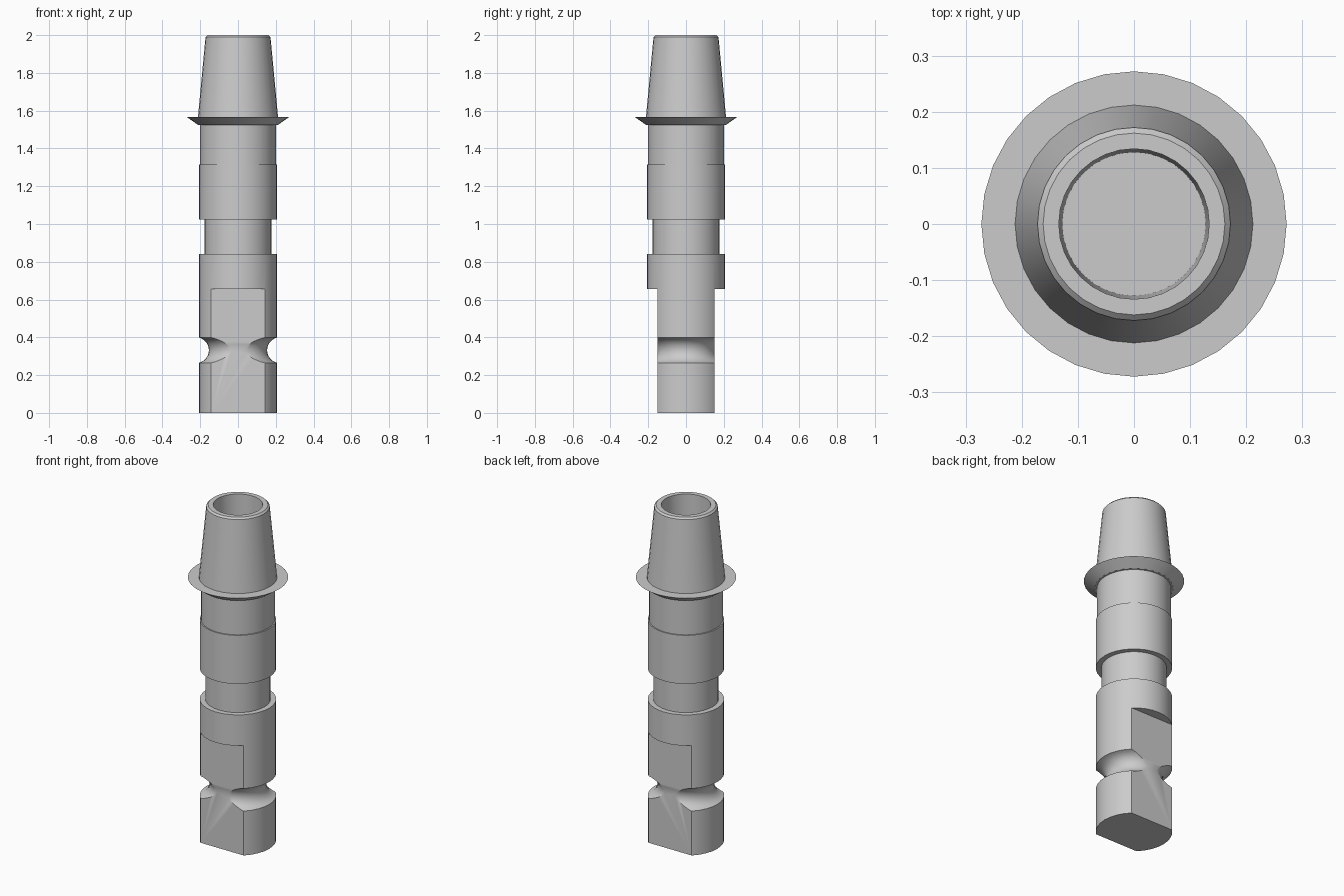
import bpy, bmesh, math

cube = bpy.data.objects.get("Cube")
if cube:
    bpy.data.objects.remove(cube, do_unlink=True)

SIDES = 32
steel = bpy.data.materials.new("grey steel")
steel.use_nodes = True
grey = (0.6, 0.6, 0.6, 1)
steel.diffuse_color = grey
steel.node_tree.nodes["Principled BSDF"].inputs["Base Color"].default_value = grey


def make_object(name, bm):
    bmesh.ops.recalc_face_normals(bm, faces=bm.faces)
    mesh = bpy.data.meshes.new(name)
    bm.to_mesh(mesh)
    bm.free()
    mesh.materials.append(steel)
    obj = bpy.data.objects.new(name, mesh)
    bpy.context.collection.objects.link(obj)
    return obj


def lathe(name, profile):
    """Turn an (r, z) profile into a closed solid with flat end caps."""
    bm = bmesh.new()
    rings = []
    for r, z in profile:
        angles = [math.tau * i / SIDES for i in range(SIDES)]
        rings.append([bm.verts.new((r * math.cos(a), r * math.sin(a), z)) for a in angles])
    for low, high in zip(rings, rings[1:]):
        for i in range(SIDES):
            j = (i + 1) % SIDES
            bm.faces.new((low[i], low[j], high[j], high[i]))
    bm.faces.new(rings[0][::-1])
    bm.faces.new(rings[-1])
    return make_object(name, bm)


def select_only(obj):
    bpy.ops.object.select_all(action="DESELECT")
    obj.select_set(True)
    bpy.context.view_layer.objects.active = obj


# Rounded groove around the lower shank
R = 0.207
GROOVE_Z, GROOVE_R, GROOVE_STEPS = 0.332, 0.068, 12
groove = []
for k in range(GROOVE_STEPS + 1):
    a = math.radians(-80 + 160 * k / GROOVE_STEPS)
    groove.append((0.222 - GROOVE_R * math.cos(a), GROOVE_Z + GROOVE_R * math.sin(a)))
groove[0] = (R, groove[0][1])
groove[-1] = (R, groove[-1][1])

# Stepped shank, flared flange, tapered nose and blind bore
shank = [(R, 0)] + groove + [(R, 0.84), (0.177, 0.84), (0.177, 1.025), (R, 1.025),
                             (R, 1.315), (0.2, 1.315), (0.2, 1.525)]
flange = [(0.212, 1.525), (0.272, 1.567), (0.212, 1.567)]
nose = [(0.172, 1.99), (0.162, 2.0), (0.134, 2.0), (0.128, 1.3)]
body = lathe("stepped_shank", shank + flange + nose)

# Two opposite flats milled into the lower shank
FLAT_Y, FLAT_TOP = 0.15, 0.657
for side, label in ((-1, "front"), (1, "back")):
    bm = bmesh.new()
    bmesh.ops.create_cube(bm, size=1)
    for v in bm.verts:
        v.co.z = FLAT_TOP if v.co.z > 0 else -0.1
        v.co.y = side * (FLAT_Y if v.co.y * side < 0 else 0.5)
    cutter = make_object(label + "_flat_cutter", bm)
    cutter.hide_render = True
    mod = body.modifiers.new(label + "_flat", "BOOLEAN")
    mod.operation = "DIFFERENCE"
    mod.solver = "EXACT"
    mod.object = cutter
    select_only(body)
    bpy.ops.object.modifier_apply(modifier=mod.name)
    bpy.data.objects.remove(cutter, do_unlink=True)

select_only(body)
bpy.ops.object.shade_smooth_by_angle(angle=math.radians(30))
